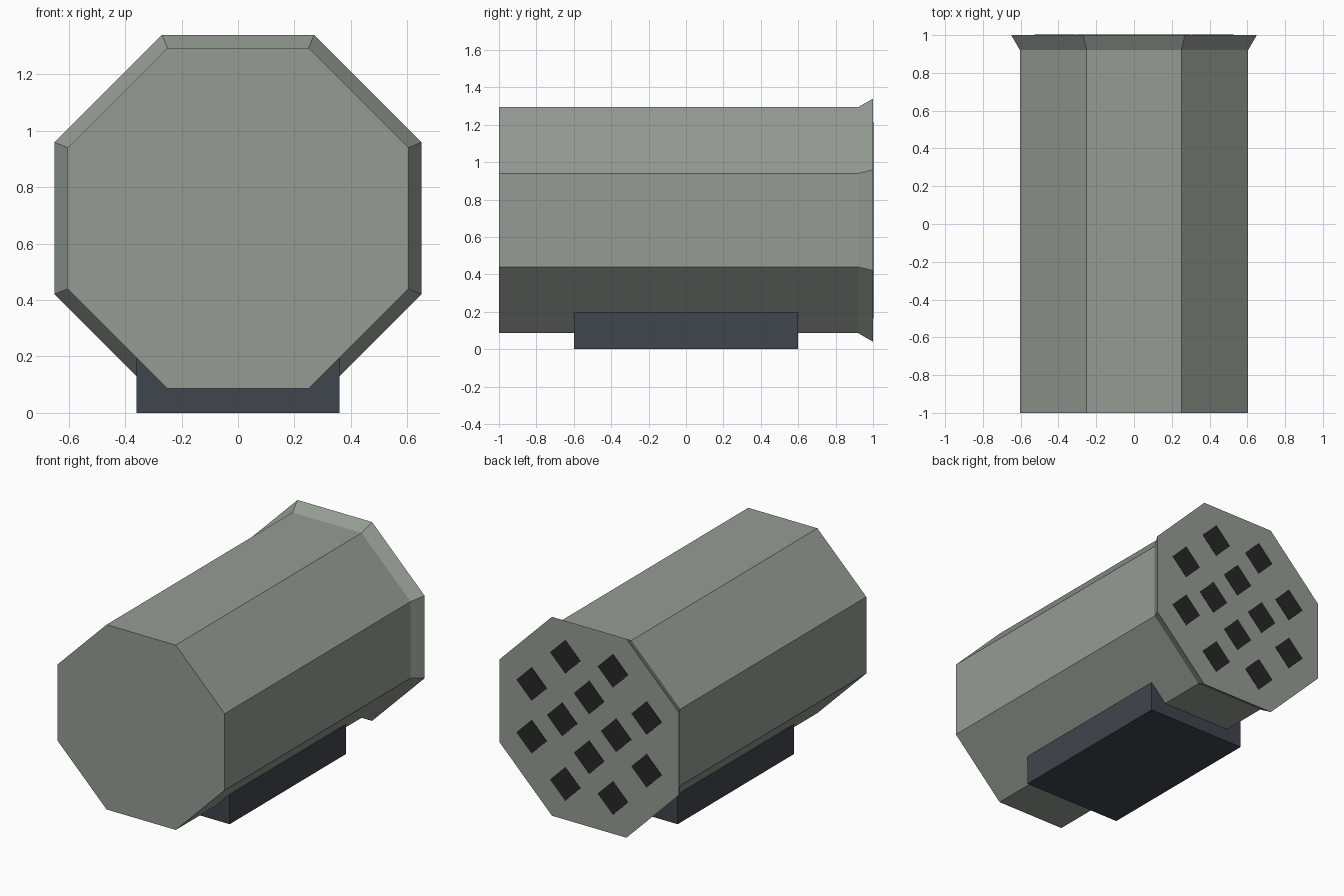
import bpy
import bmesh
from math import cos, sin, pi

if "Cube" in bpy.data.objects:
    bpy.data.objects.remove(bpy.data.objects["Cube"], do_unlink=True)

AXIS_Z = 0.69  # height of the pod's long axis


def material(name, rgb):
    mat = bpy.data.materials.new(name)
    mat.use_nodes = True
    mat.diffuse_color = (*rgb, 1)
    mat.node_tree.nodes["Principled BSDF"].inputs["Base Color"].default_value = (*rgb, 1)
    return mat


def prism(name, sides, sections, mat, turn=0, cx=0, cz=AXIS_Z):
    """Loft a regular polygon along y through (y, circumradius) sections."""
    bm = bmesh.new()
    rings = []
    for y, r in sections:
        angles = [turn + 2 * pi * i / sides for i in range(sides)]
        rings.append([bm.verts.new((cx + r * cos(a), y, cz + r * sin(a))) for a in angles])
    for a, b in zip(rings, rings[1:]):
        for i in range(sides):
            j = (i + 1) % sides
            bm.faces.new((a[i], a[j], b[j], b[i]))
    bm.faces.new(rings[0])
    bm.faces.new(rings[-1])
    bmesh.ops.recalc_face_normals(bm, faces=bm.faces)
    mesh = bpy.data.meshes.new(name)
    bm.to_mesh(mesh)
    bm.free()
    mesh.materials.append(mat)
    obj = bpy.data.objects.new(name, mesh)
    bpy.context.collection.objects.link(obj)
    return obj


grey = material("grey_green_paint", (0.30, 0.335, 0.295))
slate = material("dark_slate", (0.051, 0.058, 0.074))
black = material("tube_black", (0.02, 0.02, 0.02))

# Octagonal body with a flared rear rim
corner = 1 / cos(pi / 8)
prism("pod_body", 8, [(-1, 0.604 * corner), (0.92, 0.604 * corner), (1, 0.65 * corner)],
      grey, turn=pi / 8)

# Mounting block underneath
bpy.ops.mesh.primitive_cube_add(size=1, location=(0, 0, 0.1))
mount = bpy.context.object
mount.name = "mounting_block"
mount.scale = (0.72, 1.2, 0.2)
mount.data.materials.append(slate)

# Diamond tube openings on the rear face: outer ring of eight, inner ring of four
for label, count, radius, start in (("outer", 8, 0.45, pi / 8), ("inner", 4, 0.195, 0)):
    for i in range(count):
        a = start + 2 * pi * i / count
        prism(f"{label}_tube_{i + 1}", 4, [(0.998, 0.11), (1.002, 0.11)], black,
              cx=radius * cos(a), cz=AXIS_Z + radius * sin(a))
